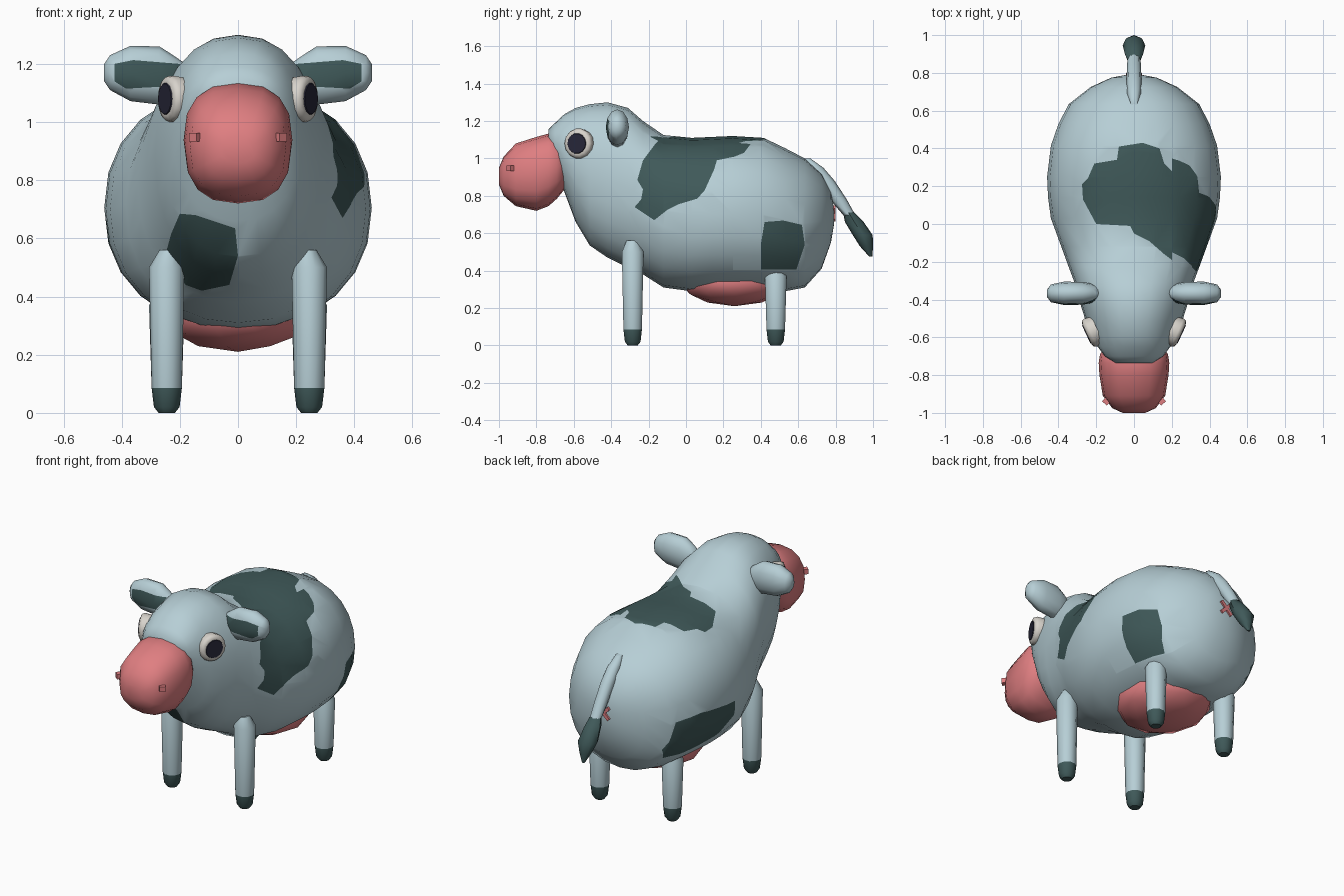
import bpy, bmesh, math
from mathutils import Vector

if "Cube" in bpy.data.objects:
    bpy.data.objects.remove(bpy.data.objects["Cube"])


def material(name, rgb):
    m = bpy.data.materials.new(name)
    m.diffuse_color = (*rgb, 1)
    m.use_nodes = True
    m.node_tree.nodes["Principled BSDF"].inputs["Base Color"].default_value = m.diffuse_color
    return m


HIDE = material("pale_hide", (0.47, 0.62, 0.67))
DARK = material("dark_green_grey", (0.05, 0.10, 0.10))
PINK = material("pink", (0.74, 0.21, 0.22))
WHITE = material("eye_white", (0.68, 0.65, 0.60))
BLACK = material("pupil_dark", (0.02, 0.02, 0.04))


def finish(bm, name, mats, angle=50):
    me = bpy.data.meshes.new(name)
    bm.to_mesh(me)
    bm.free()
    for m in mats:
        me.materials.append(m)
    me.polygons.foreach_set("use_smooth", [True] * len(me.polygons))
    me.set_sharp_from_angle(angle=math.radians(angle))
    ob = bpy.data.objects.new(name, me)
    bpy.context.collection.objects.link(ob)
    return ob


def loft(rings, axis, n=12, power=2.0):
    """Rings are (position on axis, centre h, centre v, radius h, radius v)."""
    order = {"x": (0, 1, 2), "y": (1, 0, 2), "z": (2, 0, 1)}[axis]
    bm = bmesh.new()
    loops = []
    for t, ch, cv, rh, rv in rings:
        loop = []
        for i in range(n):
            a = math.tau * i / n
            c, s = math.cos(a), math.sin(a)
            p = [0, 0, 0]
            p[order[0]] = t
            p[order[1]] = ch + rh * math.copysign(abs(c) ** (2 / power), c)
            p[order[2]] = cv + rv * math.copysign(abs(s) ** (2 / power), s)
            loop.append(bm.verts.new(p))
        loops.append(loop)
    for a, b in zip(loops, loops[1:]):
        for i in range(n):
            j = (i + 1) % n
            bm.faces.new((a[i], a[j], b[j], b[i]))
    bm.faces.new(loops[0])
    bm.faces.new(loops[-1])
    bmesh.ops.recalc_face_normals(bm, faces=bm.faces[:])
    return bm


def inside(poly, u, v):
    hit = False
    for (u1, v1), (u2, v2) in zip(poly, poly[1:] + poly[:1]):
        if (v1 > v) != (v2 > v) and u < (u2 - u1) * (v - v1) / (v2 - v1) + u1:
            hit = not hit
    return hit


def paint(bm, poly, axis, side, where=lambda c: True, index=1):
    """Cut a polygon outline, projected along an axis, into the faces on one side and colour it."""
    iu, iv = [i for i in range(3) if i != axis]
    view = Vector((0, 0, 0))
    view[axis] = side
    for p, q in zip(poly, poly[1:] + poly[:1]):
        d = Vector((0, 0, 0))
        d[iu], d[iv] = q[0] - p[0], q[1] - p[1]
        co = Vector((0, 0, 0))
        co[iu], co[iv] = p
        faces = []
        for f in bm.faces:
            us = [v.co[iu] for v in f.verts]
            vs = [v.co[iv] for v in f.verts]
            if (f.normal.dot(view) > 0.02 and min(us) <= max(p[0], q[0]) and max(us) >= min(p[0], q[0])
                    and min(vs) <= max(p[1], q[1]) and max(vs) >= min(p[1], q[1])):
                faces.append(f)
        geom = list({e for f in faces for e in f.edges}) + list({v for f in faces for v in f.verts}) + faces
        bmesh.ops.bisect_plane(bm, geom=geom, dist=1e-5, plane_co=co, plane_no=d.cross(view).normalized())
        bm.normal_update()
    for f in bm.faces:
        c = f.calc_center_median()
        if f.normal.dot(view) > 0.02 and where(c) and inside(poly, c[iu], c[iv]):
            f.material_index = index


# Body and head: (y, bottom, top, half width)
profile = [(-.735, 1.05, 1.155, .10), (-.70, .95, 1.19, .155), (-.65, .82, 1.237, .192),
           (-.59, .66, 1.27, .225), (-.515, .535, 1.29, .255), (-.42, .47, 1.30, .285),
           (-.31, .415, 1.27, .315), (-.23, .38, 1.20, .345), (-.12, .31, 1.125, .385),
           (.03, .29, 1.11, .44), (.14, .29, 1.115, .455), (.25, .29, 1.12, .46), (.415, .29, 1.11, .44),
           (.53, .29, 1.055, .40), (.635, .31, 1.0, .345), (.725, .41, .92, .23),
           (.775, .55, .82, .12), (.79, .64, .74, .04)]
bm = loft([(y, 0, (a + b) / 2, w, (b - a) / 2) for y, a, b, w in profile], "y", 24, 2.2)
# Back spot, upper part and right flank part
paint(bm, [(-.21, .32), (-.245, .24), (-.275, .21), (-.27, .13), (-.20, 0), (-.02, -.01), (0, -.05),
           (.08, -.09), (.16, -.16), (.20, -.19), (.20, .28), (.16, .32), (.135, .40), (.045, .43),
           (-.08, .41), (-.09, .34)], 2, 1, lambda c: c.z > .8)
paint(bm, [(-.23, .99), (-.17, 1.07), (-.10, 1.15), (.42, 1.15), (.34, 1.07), (.31, 1.03), (.26, 1.01),
           (.165, .99), (.15, .94), (.10, .83), (.06, .785), (-.04, .755), (-.10, .725), (-.17, .67),
           (-.275, .74), (-.24, .78), (-.23, .835), (-.26, .885)], 0, 1, lambda c: c.x > .2)
# Rump spots and chest spot
paint(bm, [(.42, .66), (.52, .668), (.62, .645), (.635, .54), (.59, .405), (.40, .405), (.40, .54)], 0, 1)
paint(bm, [(.17, .66), (.16, .56), (.28, .47), (.50, .44), (.63, .44), (.65, .50), (.61, .67), (.46, .69)], 0, -1)
paint(bm, [(-.245, .56), (-.23, .615), (-.20, .685), (-.145, .68), (-.01, .635), (0, .54),
           (-.03, .44), (-.125, .42), (-.18, .44), (-.23, .50)], 1, -1)
finish(bm, "body", [HIDE, DARK], 60)

# Snout
snout = [(-1.0, .86, .95, .06), (-.975, .80, 1.01, .115), (-.91, .745, 1.08, .165), (-.80, .72, 1.115, .183),
         (-.735, .745, 1.133, .187), (-.69, .785, 1.12, .18), (-.645, .84, 1.08, .15)]
finish(loft([(y, 0, (a + b) / 2, w, (b - a) / 2) for y, a, b, w in snout], "y", 16, 2.5), "snout", [PINK], 60)

# Udder
bm = bmesh.new()
bmesh.ops.create_icosphere(bm, subdivisions=2, radius=1)
for v in bm.verts:
    v.co = (v.co.x * .26, .26 + v.co.y * .29, .34 + v.co.z * .13)
finish(bm, "udder", [PINK], 60)

# Tail and tuft
finish(loft([(1.0, 0, .645, .02, .02), (.95, 0, .69, .036, .045), (.88, 0, .745, .04, .05),
             (.78, 0, .815, .038, .045), (.68, 0, .885, .034, .03)], "z", 8), "tail", [HIDE], 60)
finish(loft([(.71, 0, .87, .034, .03), (.66, 0, .90, .048, .05), (.59, 0, .945, .06, .053),
             (.53, 0, .965, .036, .035), (.475, 0, .988, .008, .008)], "z", 8), "tail_tuft", [DARK])


def box(name, size, loc, rot, mat):
    bm = bmesh.new()
    bmesh.ops.create_cube(bm, size=1)
    for v in bm.verts:
        v.co = [a * b for a, b in zip(v.co, size)]
    ob = finish(bm, name, [mat], 30)
    ob.location, ob.rotation_euler = loc, rot
    return ob


# Crossed mark under the tail
for s in (-1, 1):
    box("rear_cross", (.10, .03, .02), (0, .785, .705), (0, s * math.radians(45), 0), PINK)

for s, side in ((-1, "left"), (1, "right")):
    # Legs with hooves
    for y, top, part in ((-.285, .50, "front_leg"), (.48, .37, "back_leg")):
        x = s * .245
        bm = loft([(0, x, y, .028, .028), (.02, x, y, .044, .044), (.085, x, y, .052, .052),
                   (top, x, y, .061, .061), (top + .06, x - s * .01, y, .035, .035)], "z", 10)
        for f in bm.faces:
            f.material_index = int(f.calc_center_median().z < .085)
        finish(bm, f"{side}_{part}", [HIDE, DARK])

    # Ear with dark inner face
    ear = [(.18, 1.15, .03, .05), (.22, 1.15, .05, .078), (.27, 1.16, .06, .10), (.37, 1.167, .062, .095),
           (.44, 1.17, .047, .06), (.46, 1.17, .02, .03)]
    bm = loft([(s * x, -.367, z, ry, rz) for x, z, ry, rz in ear], "x", 12)
    paint(bm, [(s * u, v) for u, v in ((.20, 1.20), (.36, 1.213), (.425, 1.20), (.425, 1.14),
                                       (.385, 1.115), (.20, 1.125))], 1, -1)
    finish(bm, f"{side}_ear", [HIDE, DARK], 60)

    # Eye and pupil plate
    turn = math.radians(-25 if s > 0 else 205)
    for name, rings, mat in (
            ("eye", [(-.04, .075), (.0, .081), (.015, .075), (.021, .06)], WHITE),
            ("pupil", [(.019, .056), (.025, .053)], BLACK)):
        ob = finish(loft([(t, 0, 0, r, r) for t, r in rings], "x", 14), f"{side}_{name}", [mat], 60)
        ob.location = (s * .23, -.575, 1.08)
        ob.rotation_euler = (0, 0, turn)

    # Nostril
    box(f"{side}_nostril", (.034, .034, .03), (s * .145, -.937, .948), (0, 0, s * math.radians(40)), PINK)
